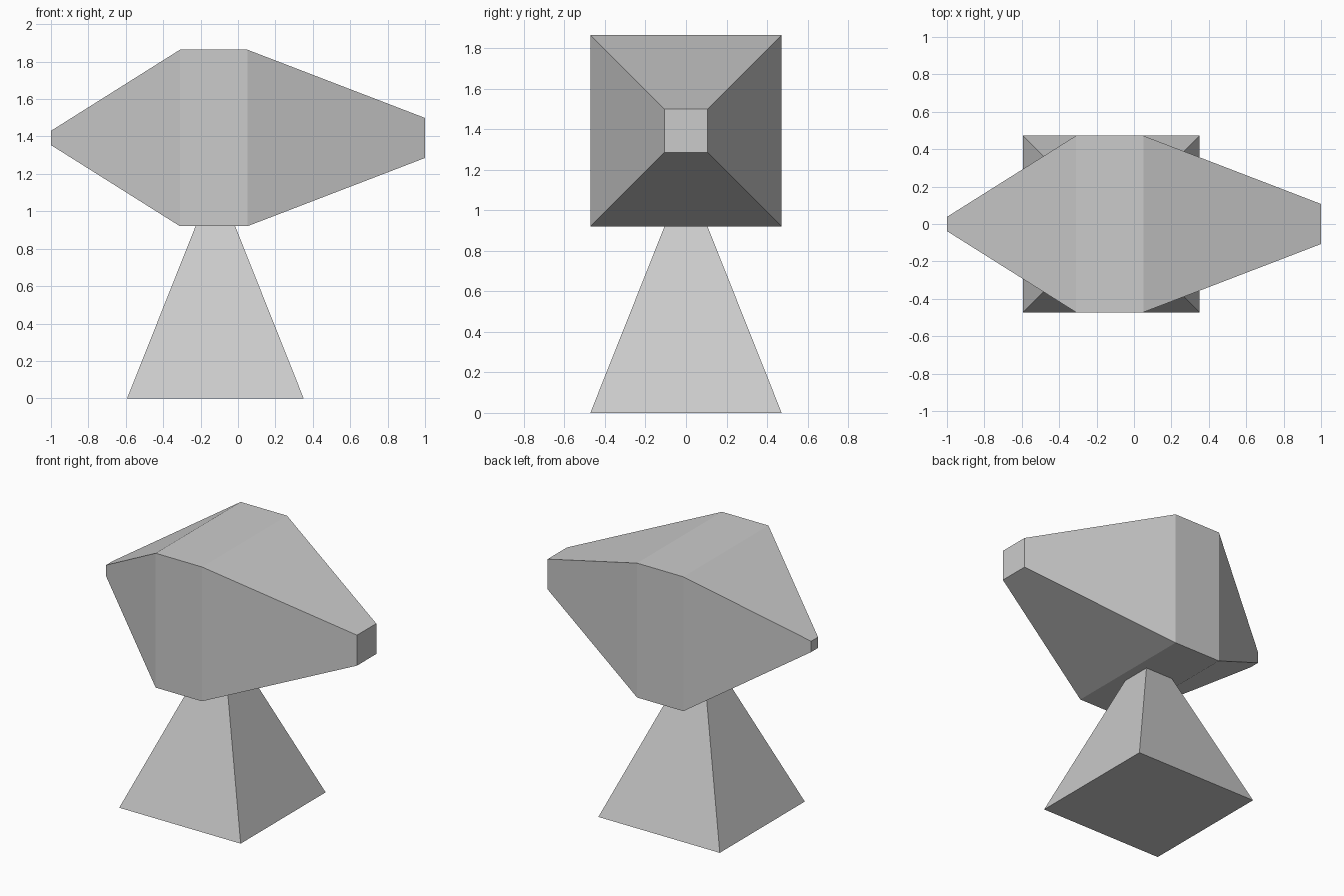
import bpy, bmesh

if "Cube" in bpy.data.objects:
    bpy.data.objects.remove(bpy.data.objects["Cube"])

def square_loft(name, sections, place):
    """Skin square sections (position, half width) along an axis, with capped ends."""
    bm = bmesh.new()
    rings = []
    for t, h in sections:
        corners = [(-h, -h), (h, -h), (h, h), (-h, h)]
        rings.append([bm.verts.new(place(t, a, b)) for a, b in corners])
    for r, s in zip(rings, rings[1:]):
        for i in range(4):
            j = (i + 1) % 4
            bm.faces.new((r[i], r[j], s[j], s[i]))
    bm.faces.new(rings[0][::-1])
    bm.faces.new(rings[-1])
    bmesh.ops.recalc_face_normals(bm, faces=bm.faces)
    mesh = bpy.data.meshes.new(name)
    bm.to_mesh(mesh)
    bm.free()
    obj = bpy.data.objects.new(name, mesh)
    bpy.context.collection.objects.link(obj)
    return obj

HEAD_Z = 1.392   # axis height of the head
BASE_X = -0.121  # centre of the pedestal

# Tapered pedestal, ending at the underside of the head
square_loft("pedestal", [(0, 0.472), (0.92, 0.106)],
            lambda t, a, b: (BASE_X + a, b, t))

# Head: short narrow taper on the left, square middle, long taper on the right
square_loft("head", [(-1, 0.038), (-0.31, 0.472), (0.05, 0.472), (1, 0.107)],
            lambda t, a, b: (t, a, HEAD_Z + b))
